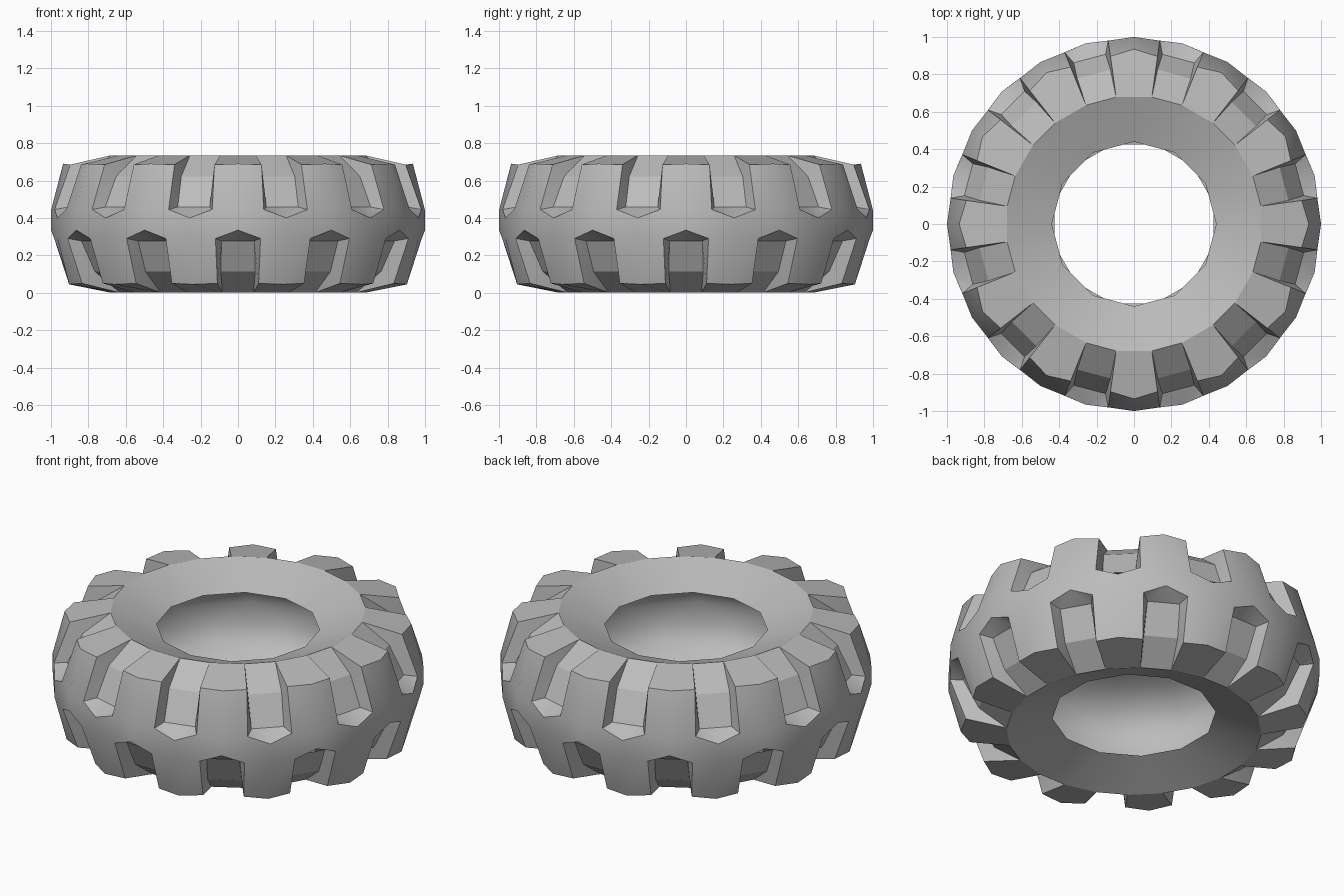
import bpy, bmesh
from math import radians, cos, sin
from mathutils import Vector

cube = bpy.data.objects.get("Cube")
if cube:
    bpy.data.objects.remove(cube)

HEIGHT = 0.735
STEP = 30          # one lug and one groove per step, on each side
bm = bmesh.new()
points = {}
cavity = set()


def vert(half, r, deg, z):
    """Shared vertex; the lower half is mirrored and turned by half a step."""
    if half:
        deg, z = deg + STEP / 2, HEIGHT - z
    key = (r, round(deg % 360, 3), round(z, 4))
    if key not in points:
        a = radians(deg)
        points[key] = bm.verts.new(Vector((r * sin(a), -r * cos(a), z)))
    return points[key]


def ring_points(half, t):
    """Named points of one lug centred on t and the groove that follows it."""
    def v(r, d, z):
        return vert(half, r, t + d, z)
    p = {"crest": v(0.935, 0, 0.69), "belt": v(1.0, 0, 0.44),
         "tip": v(1.0, 15, 0.40), "bead": v(0.44, 0, 0.635)}
    for side, d in (("L", -8), ("R", 8), ("N", 22)):
        p["rim" + side] = v(0.685, d, HEIGHT)
        p["shoulder" + side] = v(0.905, d, 0.685)
        p["end" + side] = v(0.99, d, 0.445)
    for side, s in (("R", -1), ("N", 1)):
        p["floor" + side] = v(0.835, 15 + 6.3 * s, 0.622)
        p["deep" + side] = v(0.92, 15 + 5.5 * s, 0.458)
    p["next_bead"] = v(0.44, STEP, 0.635)
    return p


FACES = [
    # lug top and side
    "rimL rimR shoulderR crest shoulderL",
    "shoulderL crest belt endL", "crest shoulderR endR belt",
    # groove floor
    "rimR rimN floorN floorR", "floorR floorN deepN deepR",
    # groove walls
    "rimR floorR shoulderR", "shoulderR floorR deepR endR",
    "rimN shoulderN floorN", "shoulderN endN deepN floorN",
    # pointed groove end
    "deepR deepN tip", "deepR tip endR", "deepN endN tip",
    # sloped rim down to the bead
    "rimL rimR bead", "rimR rimN next_bead bead",
]
INNER = [(0.44, 0.635), (0.60, 0.61), (0.72, 0.53), (0.77, 0.43)]

for half in (0, 1):
    for t in range(0, 360, STEP):
        p = ring_points(half, t)
        for names in FACES:
            bm.faces.new([p[n] for n in names.split()])
        # hollow inside of the tyre
        for (r0, z0), (r1, z1) in zip(INNER, INNER[1:]):
            cavity.add(bm.faces.new([
                vert(half, r0, t, z0), vert(half, r0, t + STEP, z0),
                vert(half, r1, t + STEP, z1), vert(half, r1, t, z1)]))

# middle belt and middle of the hollow join the two halves
r, z = INNER[-1]
for t in range(0, 360, STEP):
    top = ring_points(0, t)
    low, prev = ring_points(1, t), ring_points(1, t - STEP)
    upper = [top[n] for n in ("belt", "endR", "tip", "endN")]
    upper.append(ring_points(0, t + STEP)["belt"])
    lower = [prev["tip"], prev["endN"], low["belt"], low["endR"], low["tip"]]
    for i in range(4):
        bm.faces.new([upper[i], upper[i + 1], lower[i + 1], lower[i]])
    a, b = vert(0, r, t, z), vert(0, r, t + STEP, z)
    c, d = vert(1, r, t, z), vert(1, r, t + STEP, z)
    cavity.add(bm.faces.new([a, b, c]))
    cavity.add(bm.faces.new([b, d, c]))

bmesh.ops.recalc_face_normals(bm, faces=bm.faces[:])

# smooth shading with crisp tread edges
for f in bm.faces:
    f.smooth = True
for e in bm.edges:
    inside = all(f in cavity for f in e.link_faces)
    e.smooth = inside or e.calc_face_angle(0) < radians(24)

mesh = bpy.data.meshes.new("tyre")
bm.to_mesh(mesh)
bm.free()
tyre = bpy.data.objects.new("tyre", mesh)
bpy.context.collection.objects.link(tyre)

# single grey rubber colour
rubber = bpy.data.materials.new("grey_rubber")
rubber.use_nodes = True
grey = (0.5, 0.5, 0.5, 1)
rubber.diffuse_color = grey
rubber.node_tree.nodes["Principled BSDF"].inputs["Base Color"].default_value = grey
mesh.materials.append(rubber)
